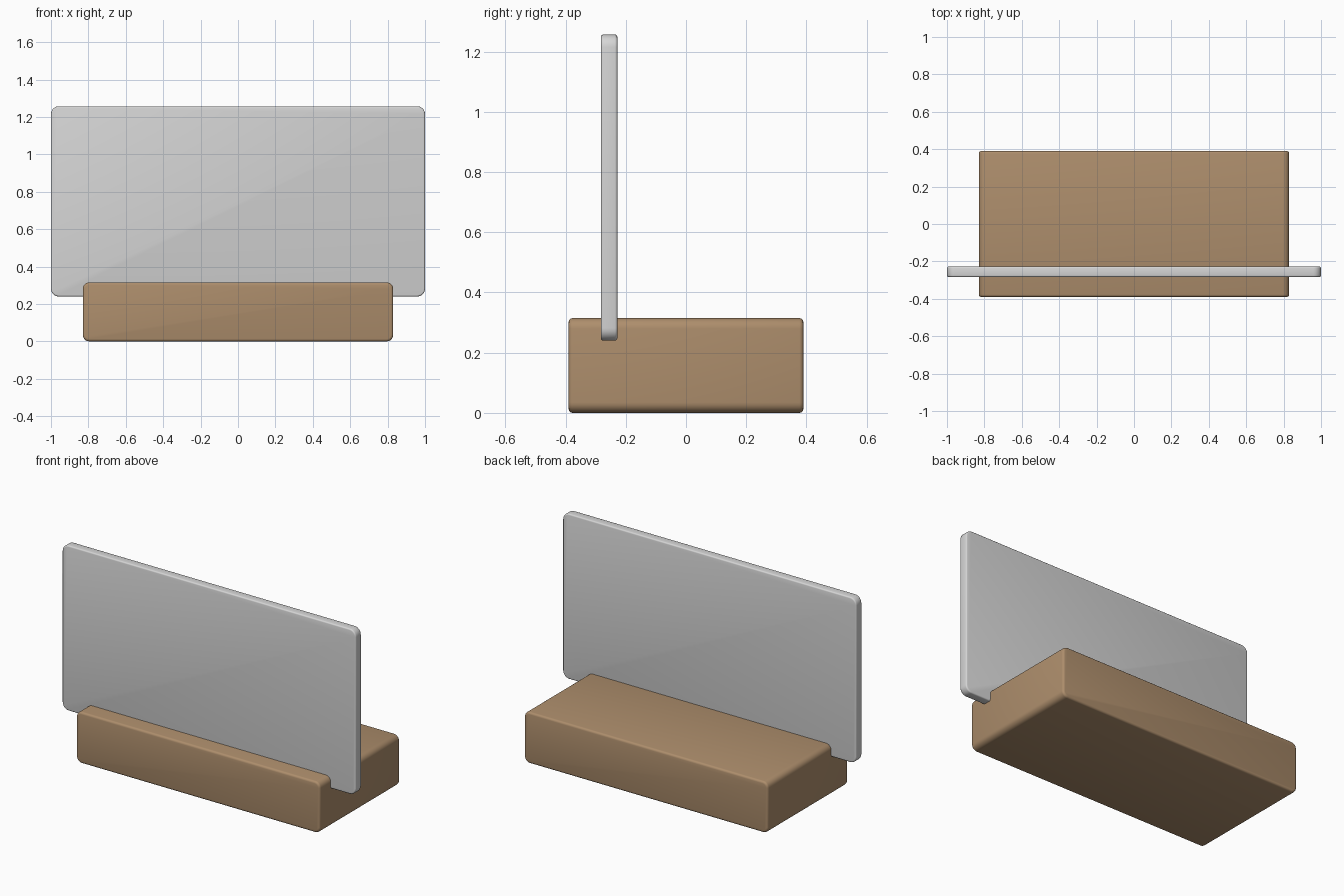
import bpy
import bmesh

if "Cube" in bpy.data.objects:
    bpy.data.objects.remove(bpy.data.objects["Cube"], do_unlink=True)


def material(name, color):
    mat = bpy.data.materials.new(name)
    mat.use_nodes = True
    mat.diffuse_color = color
    mat.node_tree.nodes["Principled BSDF"].inputs["Base Color"].default_value = color
    return mat


def rounded_slab(name, x, y, z, corner, rim, mat):
    """Box from (min, max) ranges: round corners seen from the front, fine rims."""
    bm = bmesh.new()
    bmesh.ops.create_cube(bm, size=1)
    for v in bm.verts:
        v.co = [span[0] if c < 0 else span[1] for c, span in zip(v.co, (x, y, z))]

    # Large radius on the four edges running front to back
    depth_edges = [e for e in bm.edges
                   if abs(e.verts[0].co.y - e.verts[1].co.y) > 1e-4]
    bmesh.ops.bevel(bm, geom=depth_edges, offset=corner, segments=6,
                    profile=0.5, affect='EDGES')

    # Small radius around the front and back outlines
    rims = [e for e in bm.edges if abs(e.verts[0].co.y - e.verts[1].co.y) < 1e-4]
    bmesh.ops.bevel(bm, geom=rims, offset=rim, segments=3,
                    profile=0.5, affect='EDGES')

    mesh = bpy.data.meshes.new(name)
    bm.to_mesh(mesh)
    bm.free()
    mesh.materials.append(mat)
    obj = bpy.data.objects.new(name, mesh)
    bpy.context.collection.objects.link(obj)
    bpy.ops.object.select_all(action='DESELECT')
    obj.select_set(True)
    bpy.context.view_layer.objects.active = obj
    bpy.ops.object.shade_smooth_by_angle(angle=0.6)
    return obj


wood = material("light wood", (0.42, 0.27, 0.15, 1))
silver = material("pale grey", (0.67, 0.67, 0.67, 1))

# Wooden block, then the upright panel sunk into its top
rounded_slab("base", (-0.83, 0.83), (-0.39, 0.39), (0, 0.315), 0.035, 0.013, wood)
rounded_slab("panel", (-1, 1), (-0.283, -0.228), (0.24, 1.257), 0.042, 0.008, silver)
